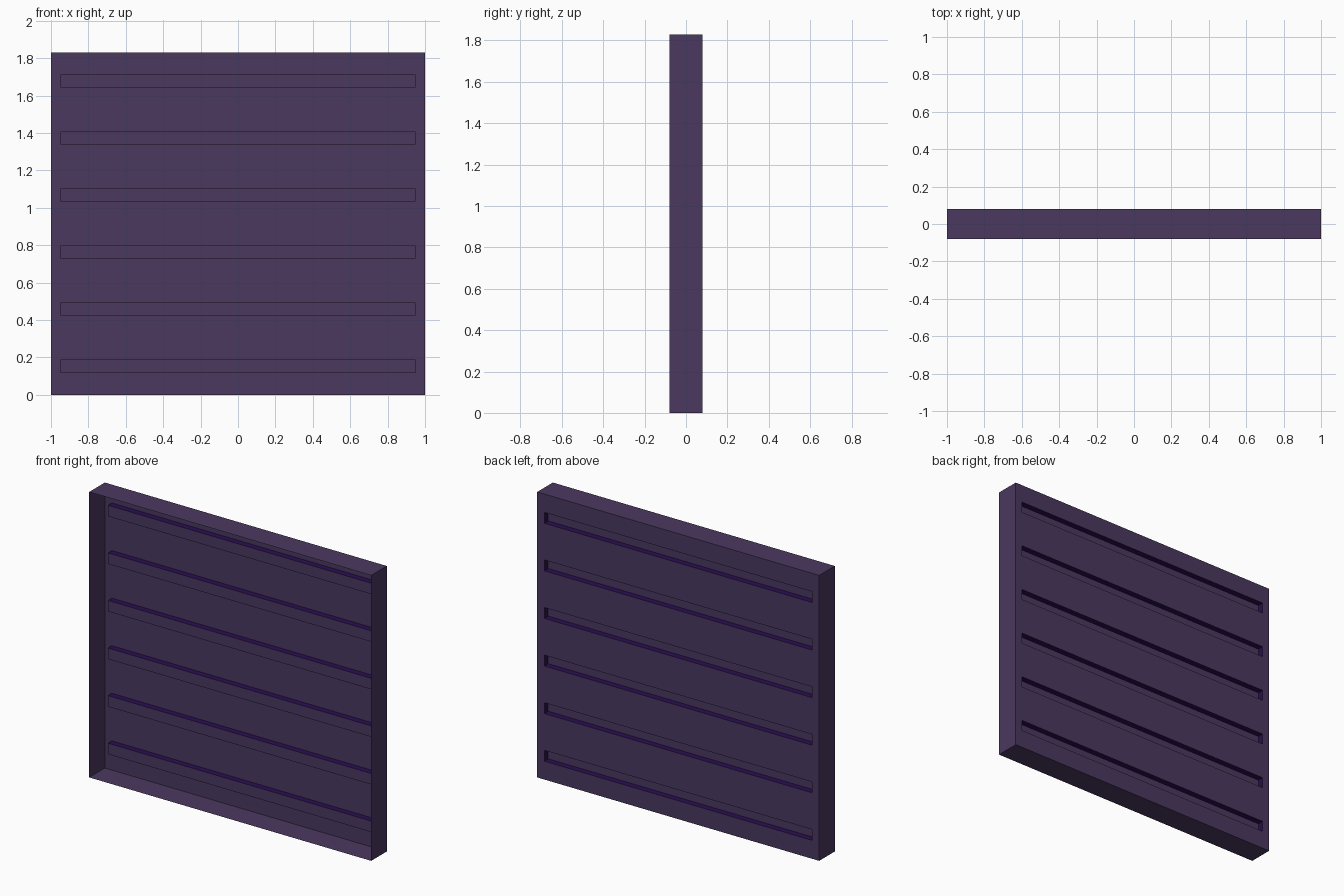
import bpy, bmesh

if "Cube" in bpy.data.objects:
    bpy.data.objects.remove(bpy.data.objects["Cube"])

H, D = 1.83, 0.079          # height and half depth
SLOT_X, SLOT_H = 0.95, 0.035  # slot half width and half height
COUNT, RECESS = 6, 0.04


def material(name, rgb):
    m = bpy.data.materials.new(name)
    m.diffuse_color = (*rgb, 1)
    m.use_nodes = True
    m.node_tree.nodes["Principled BSDF"].inputs["Base Color"].default_value = m.diffuse_color
    return m


purple = material("dusky purple", (0.069, 0.040, 0.115))
deep = material("deep violet", (0.024, 0.004, 0.085))


def make_object(name, bm):
    me = bpy.data.meshes.new(name)
    bm.to_mesh(me)
    bm.free()
    me.materials.append(purple)
    me.materials.append(deep)
    ob = bpy.data.objects.new(name, me)
    bpy.context.collection.objects.link(ob)
    return ob


# Thin outer walls: a box without front and back
bm = bmesh.new()
bmesh.ops.create_cube(bm, size=1)
for v in bm.verts:
    v.co.x *= 2
    v.co.y *= 2 * D
    v.co.z = (v.co.z + 0.5) * H
bm.normal_update()
bmesh.ops.delete(bm, geom=[f for f in bm.faces if abs(f.normal.y) > 0.5],
                 context='FACES_ONLY')
make_object("outer_walls", bm)

# Back panel as a grid, with every slot cell pushed towards the front
bm = bmesh.new()
xs = [-1, -SLOT_X, SLOT_X, 1]
zs = [0]
for i in range(COUNT):
    c = H / COUNT * (i + 0.5)
    zs += [c - SLOT_H, c + SLOT_H]
zs.append(H)
grid = [[bm.verts.new((x, D, z)) for x in xs] for z in zs]
slots = []
for r in range(len(zs) - 1):
    for c in range(3):
        f = bm.faces.new((grid[r][c + 1], grid[r][c],
                          grid[r + 1][c], grid[r + 1][c + 1]))
        if c == 1 and r % 2 == 1:
            slots.append(f)
floors = bmesh.ops.extrude_discrete_faces(bm, faces=slots)["faces"]
for floor in floors:
    rim = [v.co.copy() for v in floor.verts]
    for v in floor.verts:
        v.co.y -= RECESS
bm.normal_update()
# Slot side walls get the deeper colour
for f in bm.faces:
    f.material_index = 1 if abs(f.normal.y) < 0.5 else 0
bmesh.ops.remove_doubles(bm, verts=bm.verts[:], dist=1e-5)
make_object("slotted_back_panel", bm)
